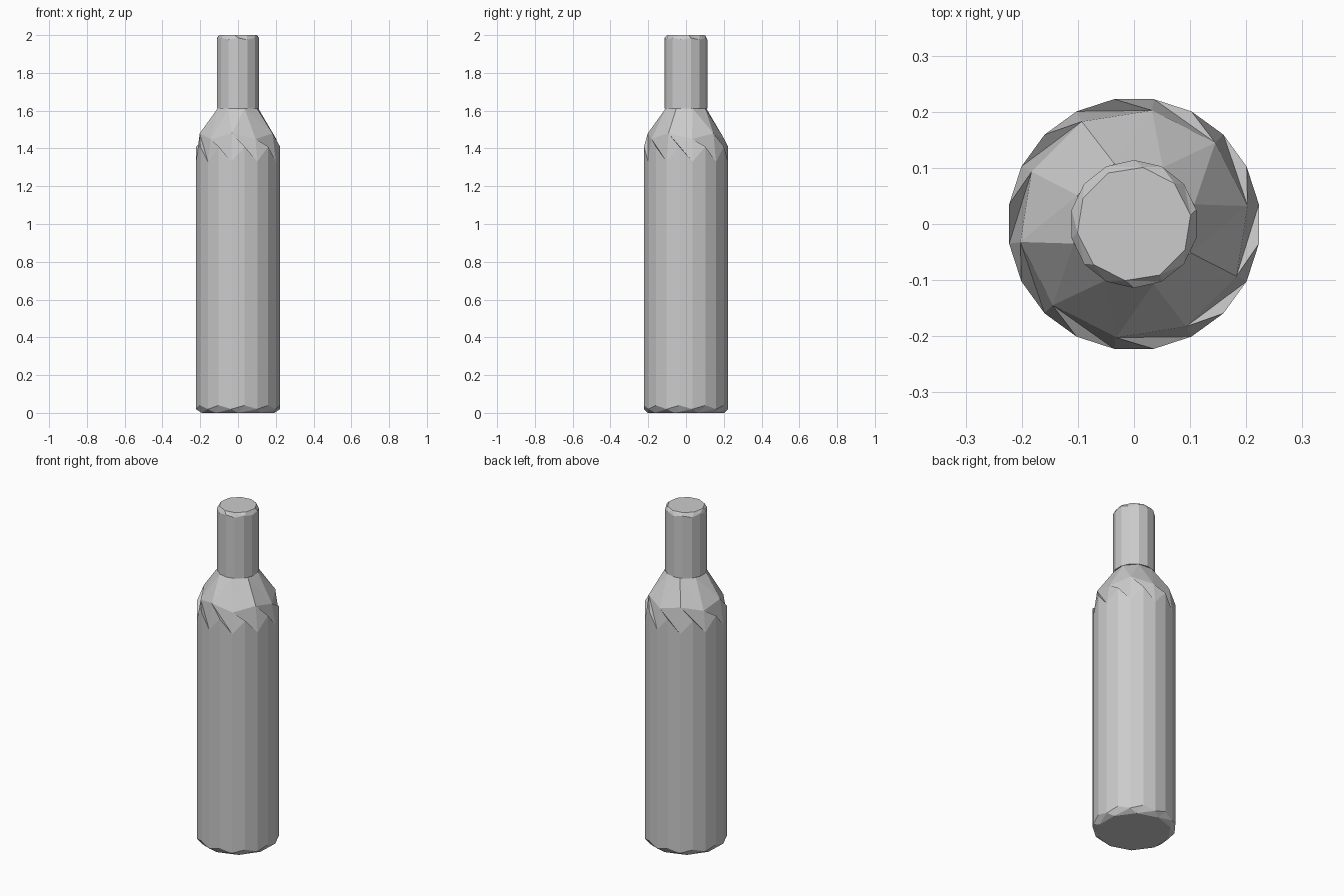
import bpy
import bmesh
from math import cos, sin, tau

cube = bpy.data.objects.get("Cube")
if cube:
    bpy.data.objects.remove(cube, do_unlink=True)

grey = bpy.data.materials.new("plain_grey")
grey.use_nodes = True
grey.diffuse_color = (0.6, 0.6, 0.6, 1)
grey.node_tree.nodes["Principled BSDF"].inputs["Base Color"].default_value = (0.6, 0.6, 0.6, 1)


def ring(bm, sides, radius, heights, offset=0.5):
    """Ring of vertices whose heights repeat in turn; offset is in steps."""
    verts = []
    for i in range(sides):
        a = tau * (i + offset) / sides
        verts.append(bm.verts.new((radius * cos(a), radius * sin(a), heights[i % len(heights)])))
    return verts, offset


def zip_rings(bm, lower, upper):
    """Join two rings of any vertex counts with a band of triangles."""
    (lo, lo_off), (up, up_off) = lower, upper
    n, m = len(lo), len(up)
    i = j = 0
    while i < n or j < m:
        a, b = lo[i % n], up[j % m]
        if j == m or (i < n and (i + 1 + lo_off) / n <= (j + 1 + up_off) / m):
            i += 1
            bm.faces.new((a, lo[i % n], b))
        else:
            j += 1
            bm.faces.new((a, up[(j + 1 - 1) % m], b))


def lathe(name, rings):
    """Closed faceted part from a stack of rings."""
    bm = bmesh.new()
    made = [ring(bm, *r) for r in rings]
    for lower, upper in zip(made, made[1:]):
        if len(lower[0]) == len(upper[0]) and lower[1] == upper[1]:
            n = len(lower[0])
            for i in range(n):
                k = (i + 1) % n
                bm.faces.new((lower[0][i], lower[0][k], upper[0][k], upper[0][i]))
        else:
            zip_rings(bm, lower, upper)
    bm.faces.new(made[0][0][::-1])
    bm.faces.new(made[-1][0])
    bmesh.ops.recalc_face_normals(bm, faces=bm.faces)
    mesh = bpy.data.meshes.new(name)
    bm.to_mesh(mesh)
    bm.free()
    mesh.materials.append(grey)
    obj = bpy.data.objects.new(name, mesh)
    bpy.context.collection.objects.link(obj)


# Bottle body with chipped base and faceted shoulder
lathe("body", [
    (10, 0.202, (0.0,), 0.5),
    (20, 0.2253, (0.02, 0.04), 0.5),
    (20, 0.2253, (1.33, 1.41), 0.5),
    (10, 0.205, (1.45, 1.48), 0.25),
    (8, 0.113, (1.612,), 0.4),
])

# Neck with a narrow chamfer around the mouth
lathe("neck", [
    (14, 0.114, (1.612,), 0.5),
    (14, 0.114, (1.985, 1.975), 0.5),
    (10, 0.102, (2.0,), 0.25),
])
